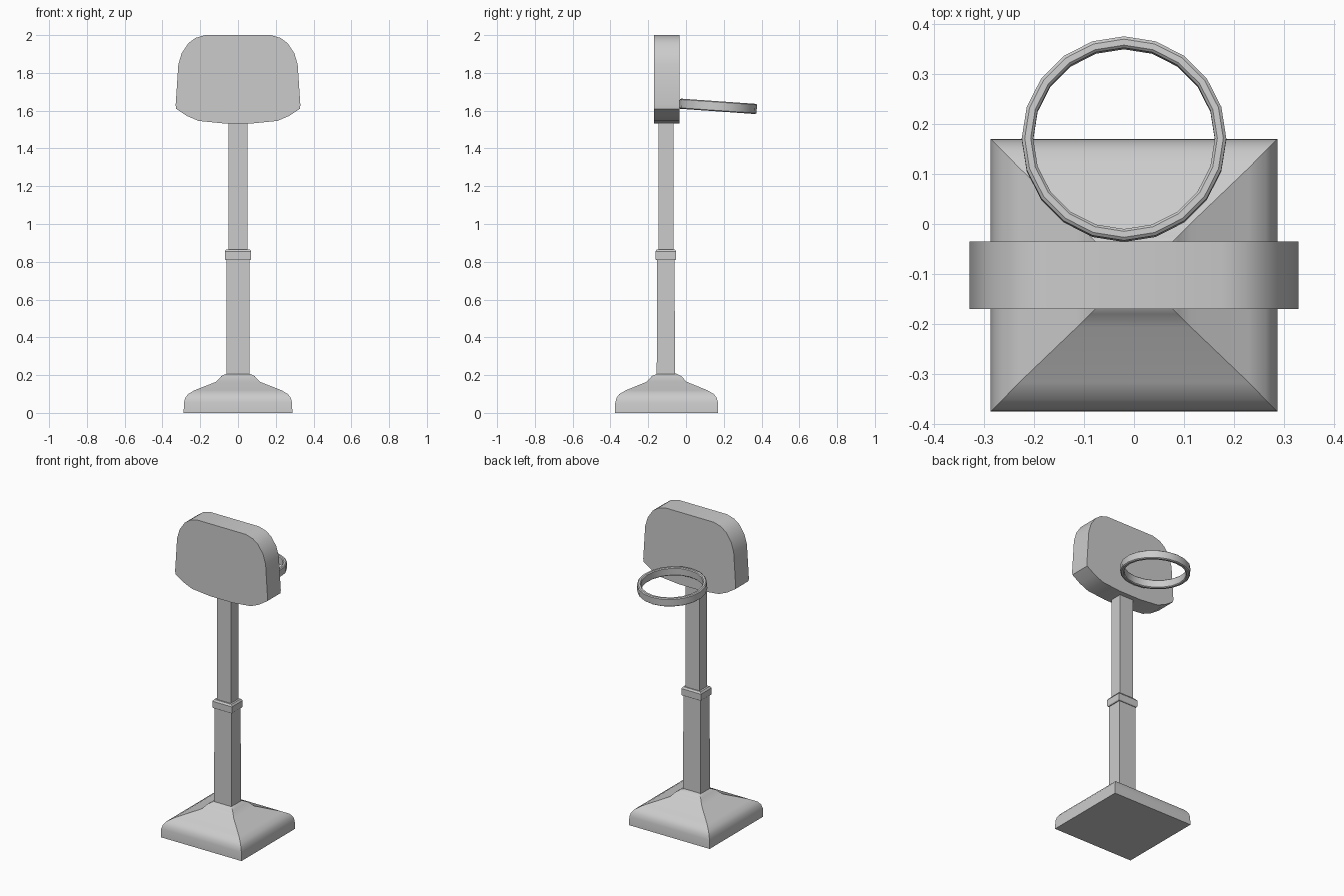
import bpy, bmesh, math

if "Cube" in bpy.data.objects:
    bpy.data.objects.remove(bpy.data.objects["Cube"])

CY = -0.104  # y of the post axis


def finish(name, bm, angle=30):
    bmesh.ops.recalc_face_normals(bm, faces=bm.faces)
    me = bpy.data.meshes.new(name)
    bm.to_mesh(me)
    bm.free()
    ob = bpy.data.objects.new(name, me)
    bpy.context.collection.objects.link(ob)
    bpy.ops.object.select_all(action='DESELECT')
    ob.select_set(True)
    bpy.context.view_layer.objects.active = ob
    bpy.ops.object.shade_smooth_by_angle(angle=math.radians(angle))
    return ob


def loft(bm, rings, closed=False):
    """Skin equal-length rings of points; cap both ends unless closed."""
    loops = [[bm.verts.new(p) for p in r] for r in rings]
    pairs = list(zip(loops, loops[1:])) + ([(loops[-1], loops[0])] if closed else [])
    for a, b in pairs:
        for i in range(len(a)):
            j = (i + 1) % len(a)
            bm.faces.new((a[i], a[j], b[j], b[i]))
    if not closed:
        bm.faces.new(loops[0])
        bm.faces.new(loops[-1])


def stack(name, levels, cy=CY):
    """Rectangular sections (half x, half y, z) lofted upward."""
    bm = bmesh.new()
    loft(bm, [[(sx * hx, cy + sy * hy, z) for sx, sy in ((-1, -1), (1, -1), (1, 1), (-1, 1))]
              for hx, hy, z in levels])
    return finish(name, bm)


# Weighted base with a rounded shoulder
stack("base", [(0.288, 0.273, 0), (0.286, 0.272, 0.055), (0.279, 0.265, 0.08),
               (0.264, 0.25, 0.1), (0.23, 0.215, 0.12), (0.115, 0.105, 0.165),
               (0.088, 0.078, 0.195), (0.055, 0.045, 0.21)], -0.1025)

# Telescoping post and collar
stack("lower_post", [(0.062, 0.048, 0.17), (0.061, 0.047, 0.83)], -0.107)
stack("post_collar", [(0.066, 0.051, 0.81), (0.07, 0.055, 0.816),
                      (0.07, 0.055, 0.855), (0.062, 0.047, 0.866)], -0.107)
stack("upper_post", [(0.05, 0.039, 0.84), (0.05, 0.039, 1.6)], -0.106)

# Backboard: mirrored outline extruded through its thickness
half = [(0.08, 1.533), (0.21, 1.546), (0.27, 1.572), (0.328, 1.61), (0.33, 1.63),
        (0.316, 1.845), (0.298, 1.905), (0.262, 1.958), (0.225, 1.985), (0.175, 2.0)]
outline = half + [(-x, z) for x, z in reversed(half)]
bm = bmesh.new()
loft(bm, [[(x, y, z) for x, z in outline] for y in (-0.17, -0.035)])
finish("backboard", bm)

# Hoop: chamfered band swept round 20 sides, drooping slightly forward
section = [(0.205, -0.022), (0.205, 0.022), (0.199, 0.027), (0.187, 0.027),
           (0.182, 0.022), (0.182, -0.022), (0.187, -0.027), (0.199, -0.027)]
bm = bmesh.new()
loft(bm, [[(r * math.sin(k * math.pi / 10), r * math.cos(k * math.pi / 10), z) for r, z in section]
          for k in range(20)], closed=True)
hoop = finish("hoop", bm)
hoop.location = (-0.02, 0.17, 1.623)
hoop.rotation_euler = (math.radians(-4), 0, 0)
